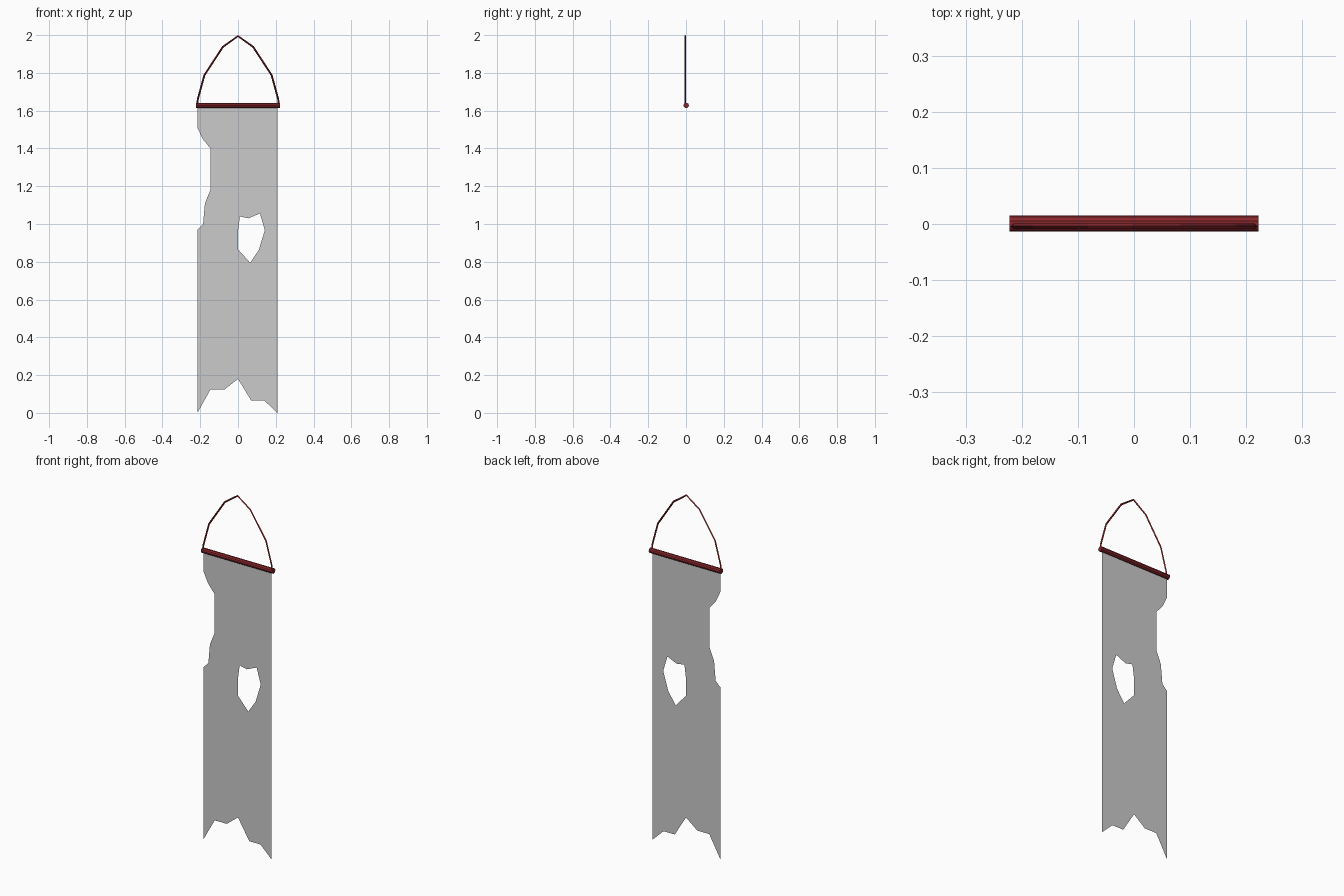
import bpy, bmesh, math

if "Cube" in bpy.data.objects:
    bpy.data.objects.remove(bpy.data.objects["Cube"])

# Dark red for rod and cord
red = bpy.data.materials.new("dark_red")
red.diffuse_color = (0.25, 0.02, 0.025, 1)
red.use_nodes = True
red.node_tree.nodes["Principled BSDF"].inputs["Base Color"].default_value = red.diffuse_color

# Tattered cloth: flat sheet with ragged outline and one torn hole (x, z)
outline = [(-0.215, 0), (-0.145, 0.125), (-0.07, 0.125), (0, 0.18), (0.07, 0.065),
           (0.14, 0.065), (0.208, 0), (0.208, 1.63), (-0.215, 1.63), (-0.215, 1.51),
           (-0.187, 1.45), (-0.146, 1.40), (-0.146, 1.18), (-0.175, 1.11),
           (-0.185, 1.0), (-0.215, 0.97)]
hole = [(0, 0.963), (0.01, 1.04), (0.055, 1.03), (0.116, 1.056), (0.142, 0.968),
        (0.11, 0.862), (0.064, 0.795), (0, 0.866)]

bm = bmesh.new()
for loop in (outline, hole):
    vs = [bm.verts.new((x, 0, z)) for x, z in loop]
    for a, b in zip(vs, vs[1:] + vs[:1]):
        bm.edges.new((a, b))
bmesh.ops.triangle_fill(bm, edges=bm.edges[:], use_beauty=True, normal=(0, -1, 0))
mesh = bpy.data.meshes.new("cloth")
bm.to_mesh(mesh)
bm.free()
bpy.context.collection.objects.link(bpy.data.objects.new("cloth", mesh))

# Wooden rod
bpy.ops.mesh.primitive_cylinder_add(vertices=10, radius=0.0145, depth=0.444,
                                    location=(0, 0.001, 1.628),
                                    rotation=(0, math.pi / 2, 0))
rod = bpy.context.object
rod.name = "rod"
rod.data.materials.append(red)

# Hanging cord: mirrored path swept as a thin square tube
half = [(0.215, 1.625), (0.213, 1.66), (0.178, 1.788), (0.08, 1.938)]
path = [(-x, z) for x, z in half] + [(0, 1.995)] + half[::-1]
curve = bpy.data.curves.new("cord", 'CURVE')
curve.dimensions = '3D'
curve.bevel_depth = 0.005
curve.bevel_resolution = 0
curve.use_fill_caps = True
spline = curve.splines.new('POLY')
spline.points.add(len(path) - 1)
for p, (x, z) in zip(spline.points, path):
    p.co = (x, -0.004, z, 1)
cord = bpy.data.objects.new("cord", curve)
bpy.context.collection.objects.link(cord)
curve.materials.append(red)
bpy.ops.object.select_all(action='DESELECT')
cord.select_set(True)
bpy.context.view_layer.objects.active = cord
bpy.ops.object.convert(target='MESH')
bpy.context.object.name = "cord"
bpy.ops.object.shade_flat()
